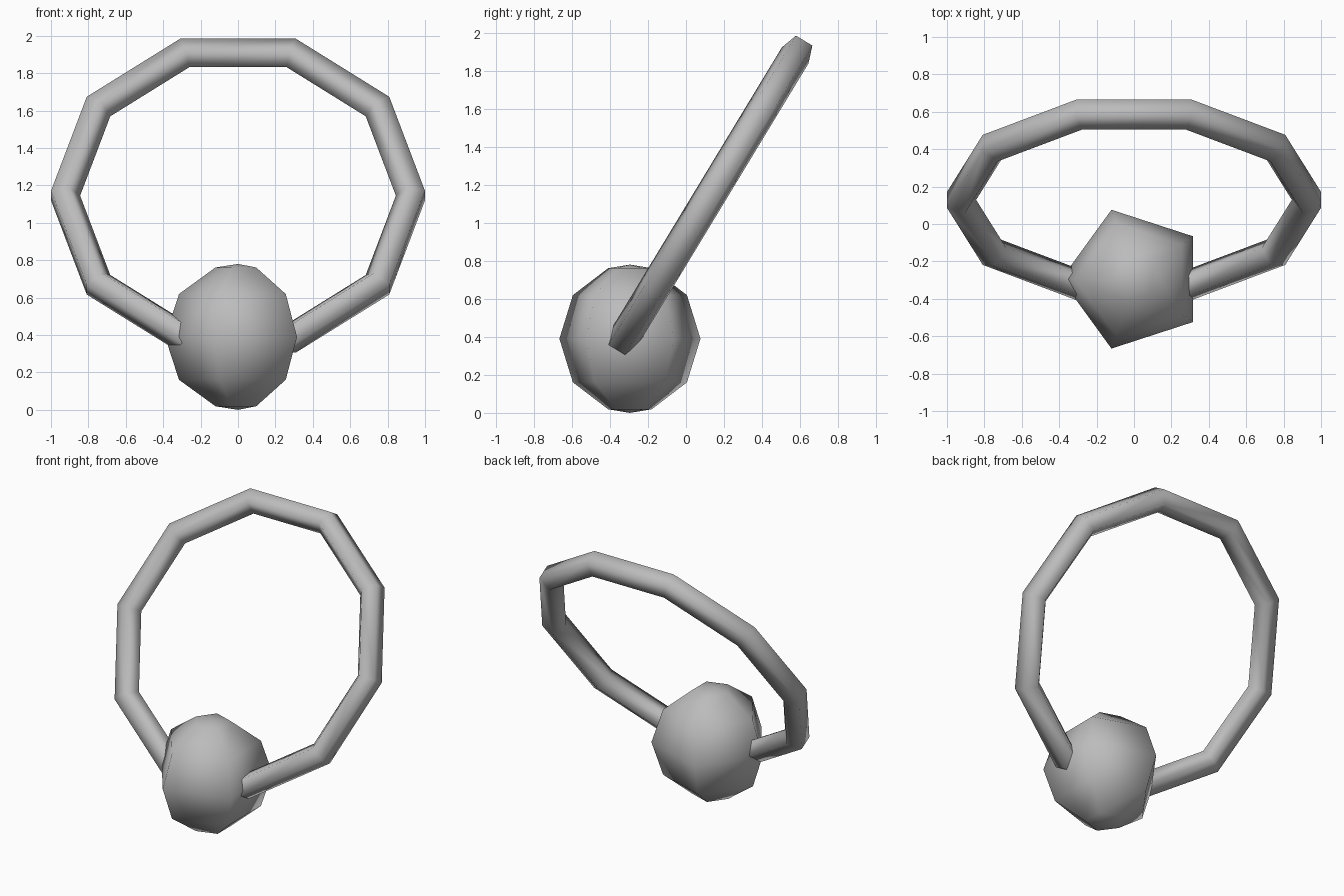
import bpy
import bmesh
from math import sin, cos, radians, tau

cube = bpy.data.objects.get("Cube")
if cube:
    bpy.data.objects.remove(cube, do_unlink=True)

GREY = (0.5, 0.5, 0.5, 1.0)
grey = bpy.data.materials.new("plain grey")
grey.use_nodes = True
grey.diffuse_color = GREY
grey.node_tree.nodes["Principled BSDF"].inputs["Base Color"].default_value = GREY


def lathe(name, profile, steps, start, closed, location, tilt=0):
    """Turn an (r, z) profile round z, then tilt it about x."""
    bm = bmesh.new()
    rows = []
    for i in range(steps):
        a = start + tau * i / steps
        rows.append([bm.verts.new((r * cos(a), r * sin(a), z)) for r, z in profile])
    n = len(profile)
    for i in range(steps):
        here, after = rows[i], rows[(i + 1) % steps]
        for j in range(n if closed else n - 1):
            k = (j + 1) % n
            bm.faces.new((here[j], after[j], after[k], here[k]))
    # Merge the poles and tidy the normals
    bmesh.ops.remove_doubles(bm, verts=bm.verts[:], dist=0.0001)
    bmesh.ops.recalc_face_normals(bm, faces=bm.faces[:])
    for f in bm.faces:
        f.smooth = True
    mesh = bpy.data.meshes.new(name)
    bm.to_mesh(mesh)
    bm.free()
    mesh.materials.append(grey)
    obj = bpy.data.objects.new(name, mesh)
    obj.location = location
    obj.rotation_euler.x = tilt
    bpy.context.collection.objects.link(obj)
    return obj


# Five-sided ball, one corner pointing to -x
BALL = 0.39
ball_profile = [(BALL * cos(radians(t)), BALL * sin(radians(t)))
                for t in (-90, -72, -36, 0, 36, 72, 90)]
lathe("ball", ball_profile, 5, radians(180), False, (0, -0.295, BALL))

# Ten-sided ring of pentagonal tube, flat side outward, leaning back
MAJOR, TUBE = 0.93, 0.086
tube_profile = [(MAJOR + TUBE * cos(radians(36 + 72 * k)),
                 TUBE * sin(radians(36 + 72 * k))) for k in range(5)]
lathe("ring", tube_profile, 10, 0, True, (0, 0.129, 1.145), radians(58.8))
